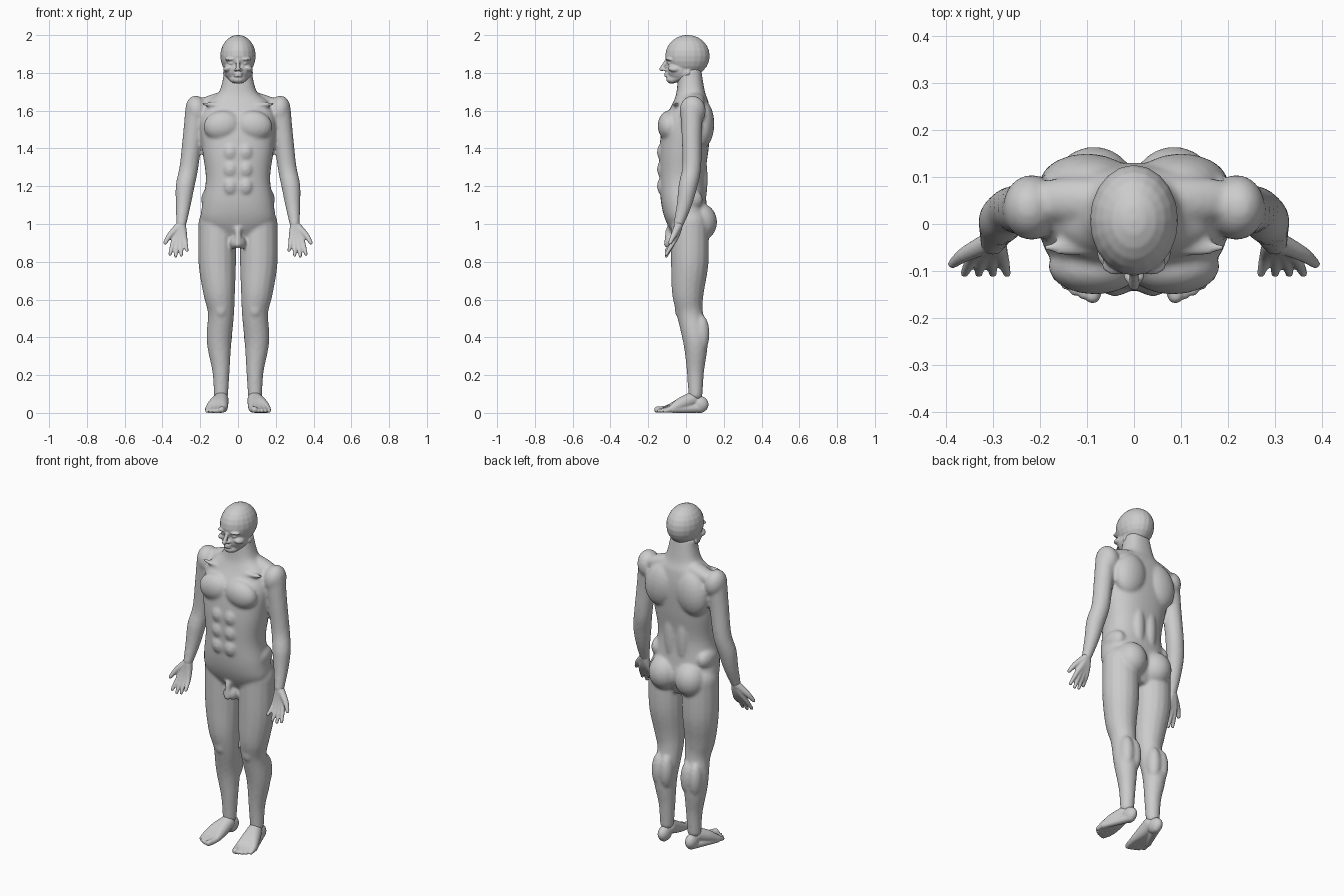
import bpy, bmesh, math
from mathutils import Vector, Matrix

default_cube = bpy.data.objects.get("Cube")
if default_cube:
    bpy.data.objects.remove(default_cube)

grey = (0.6, 0.6, 0.6, 1)
skin = bpy.data.materials.new("plain_grey")
skin.use_nodes = True
skin.diffuse_color = grey
skin.node_tree.nodes["Principled BSDF"].inputs["Base Color"].default_value = grey
SIDES = {"left": 1, "right": -1}


def curve(keys, steps=5):
    """Smoothly interpolate rows of numbers."""
    rows = [Vector(key) for key in keys]
    padded = [rows[0], *rows, rows[-1]]
    result = []
    for before, start, end, after in zip(padded, padded[1:], padded[2:], padded[3:]):
        leave, arrive = (end - before) / 2, (after - start) / 2
        for step in range(steps):
            t = step / steps
            ease = t * t * (3 - t - t)
            result.append(start.lerp(end, ease) + leave * (t * (1 - t) * (1 - t))
                          - arrive * (t * t * (1 - t)))
    return result + [rows[-1]]


def circle(sides):
    """Cosine and sine around one turn."""
    return [(math.cos(math.tau * i / sides), math.sin(math.tau * i / sides)) for i in range(sides)]


def cover(bm, rings):
    """Closed skin over a row of rings."""
    rings = [[bm.verts.new(point) for point in ring] for ring in rings]
    for low, high in zip(rings, rings[1:]):
        for i in range(len(low)):
            bm.faces.new((low[i - 1], low[i], high[i], high[i - 1]))
    bm.faces.new(rings[0])
    bm.faces.new(rings[-1])


def loft(bm, keys, power=2.4):
    """Symmetrical rounded sections: height, half width, front, back."""
    rings = []
    for height, width, front, back in curve(keys):
        middle, depth = (front + back) / 2, (back - front) / 2
        outline = [[math.copysign(abs(f) ** (2 / power), f) for f in pair] for pair in circle(40)]
        rings.append([(width * u, middle + depth * v, height) for u, v in outline])
    cover(bm, rings)


def ball(bm, centre, radii, side=1, tilt=0):
    """Ellipsoid, tilted outward and downward by an angle in degrees."""
    x, y, z = centre
    place = (Matrix.Translation((side * x, y, z))
             @ Matrix.Rotation(math.radians(side * tilt), 4, "Y")
             @ Matrix.Diagonal((*radii, 1)))
    bmesh.ops.create_uvsphere(bm, u_segments=20, v_segments=12, radius=1, matrix=place)


def limb(bm, keys, side=1):
    """Round path with ball ends and a changing thickness: position, radius."""
    path = curve([(side * x, y, z, radius) for x, y, z, radius in keys])
    rings = []
    for i, row in enumerate(path):
        ahead = (path[min(i + 1, len(path) - 1)] - path[max(i - 1, 0)]).xyz
        right = ahead.cross(Vector((0, 1, 0))).normalized()
        front = right.cross(ahead).normalized()
        rings.append([row.xyz + (right * u + front * v) * row.w for u, v in circle(16)])
    cover(bm, rings)
    for end in (path[0], path[-1]):
        ball(bm, end.xyz, (end.w, end.w, end.w))


def finish(bm, name, voxel, smoothing):
    """Fuse the overlapping forms of a part into one smooth surface."""
    bmesh.ops.recalc_face_normals(bm, faces=bm.faces)
    mesh = bpy.data.meshes.new(name)
    bm.to_mesh(mesh)
    bm.free()
    mesh.materials.append(skin)
    part = bpy.data.objects.new(name, mesh)
    bpy.context.collection.objects.link(part)
    fuse = part.modifiers.new("fuse", "REMESH")
    fuse.mode = "VOXEL"
    fuse.voxel_size = voxel
    fuse.use_smooth_shade = True
    soften = part.modifiers.new("soften", "SMOOTH")
    soften.factor = 0.5
    soften.iterations = smoothing


# Trunk and neck sections
trunk = [(0.9, 0.08, -0.04, 0.08), (1, 0.19, -0.1, 0.12), (1.1, 0.19, -0.13, 0.11),
         (1.24, 0.17, -0.14, 0.1), (1.4, 0.19, -0.14, 0.12), (1.54, 0.2, -0.12, 0.13),
         (1.64, 0.17, -0.07, 0.12), (1.7, 0.1, -0.05, 0.1), (1.82, 0.07, -0.04, 0.08)]
# Hip to ankle, and shoulder to wrist
leg = [(0.11, 0.02, 1, 0.1), (0.11, 0.02, 0.8, 0.1), (0.1, 0.01, 0.64, 0.085),
       (0.09, 0.02, 0.53, 0.07), (0.1, 0.05, 0.38, 0.066), (0.09, 0.05, 0.22, 0.046),
       (0.09, 0.05, 0.1, 0.038)]
arm = [(0.22, 0.03, 1.6, 0.06), (0.24, 0.03, 1.46, 0.053), (0.26, 0.03, 1.3, 0.05),
       (0.28, 0.01, 1.2, 0.05), (0.29, -0.01, 1.1, 0.04), (0.3, -0.04, 1, 0.027)]

body = bmesh.new()
loft(body, trunk)
# Groin
limb(body, [(0, -0.09, 0.97, 0.018), (0, -0.1, 0.89, 0.018)])
for side in SIDES.values():
    limb(body, leg, side)
    limb(body, arm, side)
    ball(body, (0.02, -0.07, 0.9), (0.02, 0.03, 0.034), side)
    # Shoulder, neck slope and collar bone
    ball(body, (0.218, 0.035, 1.6), (0.06, 0.07, 0.08), side, tilt=10)
    ball(body, (0.12, 0.05, 1.65), (0.14, 0.05, 0.04), side, tilt=17)
    ball(body, (0.1, -0.05, 1.63), (0.1, 0.02, 0.012), side, tilt=-4)
    # Chest, belly and flank
    ball(body, (0.083, -0.09, 1.52), (0.1, 0.06, 0.08), side, tilt=8)
    for row in range(3):
        ball(body, (0.04, -0.12, 1.2 + row * 0.09), (0.04, 0.034, 0.05), side)
    ball(body, (0.15, 0.01, 1.13), (0.045, 0.08, 0.06), side)
    # Back and buttock
    ball(body, (0.1, 0.085, 1.53), (0.1, 0.065, 0.13), side, tilt=-12)
    ball(body, (0.04, 0.075, 1.24), (0.04, 0.04, 0.17), side)
    ball(body, (0.085, 0.075, 1.01), (0.09, 0.09, 0.1), side)
    # Kneecap, calf and ankle bone
    ball(body, (0.09, -0.03, 0.55), (0.036, 0.03, 0.05), side)
    for x in (0.07, 0.12):
        ball(body, (x, 0.08, 0.42), (0.04, 0.045, 0.1), side)
    ball(body, (0.09, 0.05, 0.1), (0.04, 0.03, 0.02), side, tilt=12)
    # Neck muscle
    limb(body, [(0.06, 0.03, 1.8, 0.018), (0.045, -0.02, 1.72, 0.014), (0.015, -0.045, 1.66, 0.01)],
         side)
finish(body, "body", voxel=0.009, smoothing=5)

# Head: cranium, face, chin, nose and lips
head = bmesh.new()
ball(head, (0, 0.008, 1.89), (0.094, 0.118, 0.111))
ball(head, (0, -0.025, 1.82), (0.074, 0.078, 0.075))
ball(head, (0, -0.075, 1.765), (0.035, 0.03, 0.022))
limb(head, [(0, -0.1, 1.87, 0.009), (0, -0.13, 1.82, 0.012)])
for z in (1.797, 1.784):
    ball(head, (0, -0.1, z), (0.024, 0.016, 0.006))
for side in SIDES.values():
    # Nostril, brow, eye, cheek and jaw
    ball(head, (0.013, -0.11, 1.817), (0.009, 0.014, 0.008), side)
    ball(head, (0.036, -0.085, 1.873), (0.034, 0.024, 0.009), side, tilt=4)
    ball(head, (0.034, -0.085, 1.85), (0.016, 0.014, 0.008), side)
    ball(head, (0.05, -0.06, 1.825), (0.03, 0.036, 0.018), side, tilt=20)
    limb(head, [(0.06, 0.01, 1.8, 0.02), (0.02, -0.07, 1.765, 0.02)], side)
finish(head, "head", voxel=0.005, smoothing=3)

for label, side in SIDES.items():
    # Hand: each finger runs from the wrist through the palm, little finger first
    hand = bmesh.new()
    for i, tip in enumerate((0.86, 0.835, 0.83, 0.84)):
        knuckle = 0.28 + 0.021 * i
        end = 0.27 + 0.03 * i
        limb(hand, [(0.3, -0.04, 1, 0.024), ((0.3 + knuckle) / 2, -0.05, 0.95, 0.02),
                    (knuckle, -0.07, 0.9, 0.014), (end, -0.105, tip, 0.009)], side)
    # Thumb
    limb(hand, [(0.31, -0.04, 0.99, 0.022), (0.36, -0.065, 0.94, 0.016), (0.386, -0.085, 0.9, 0.01)],
         side)
    finish(hand, label + "_hand", voxel=0.005, smoothing=2)

    # Foot: heel, then rays from the ankle to each toe, big toe first
    foot = bmesh.new()
    ball(foot, (0.09, 0.07, 0.045), (0.033, 0.05, 0.045), side)
    for i in range(5):
        tip = 0.012 - 0.0005 * i if i else 0.017
        ball_x, tip_x = 0.075 + 0.02 * i, 0.088 + 0.019 * i
        limb(foot, [(0.09, 0.03, 0.07, 0.04), (0.085 + 0.01 * i, -0.03, 0.045, 0.034),
                    (ball_x, -0.1 + 0.006 * i, 0.022, 0.019),
                    (tip_x, -0.152 + 0.0025 * i * i, tip, tip)], side)
    # Outer edge of the sole
    limb(foot, [(0.09, 0.08, 0.025, 0.025), (0.125, 0, 0.02, 0.02), (0.155, -0.07, 0.018, 0.018)], side)
    finish(foot, label + "_foot", voxel=0.005, smoothing=2)
